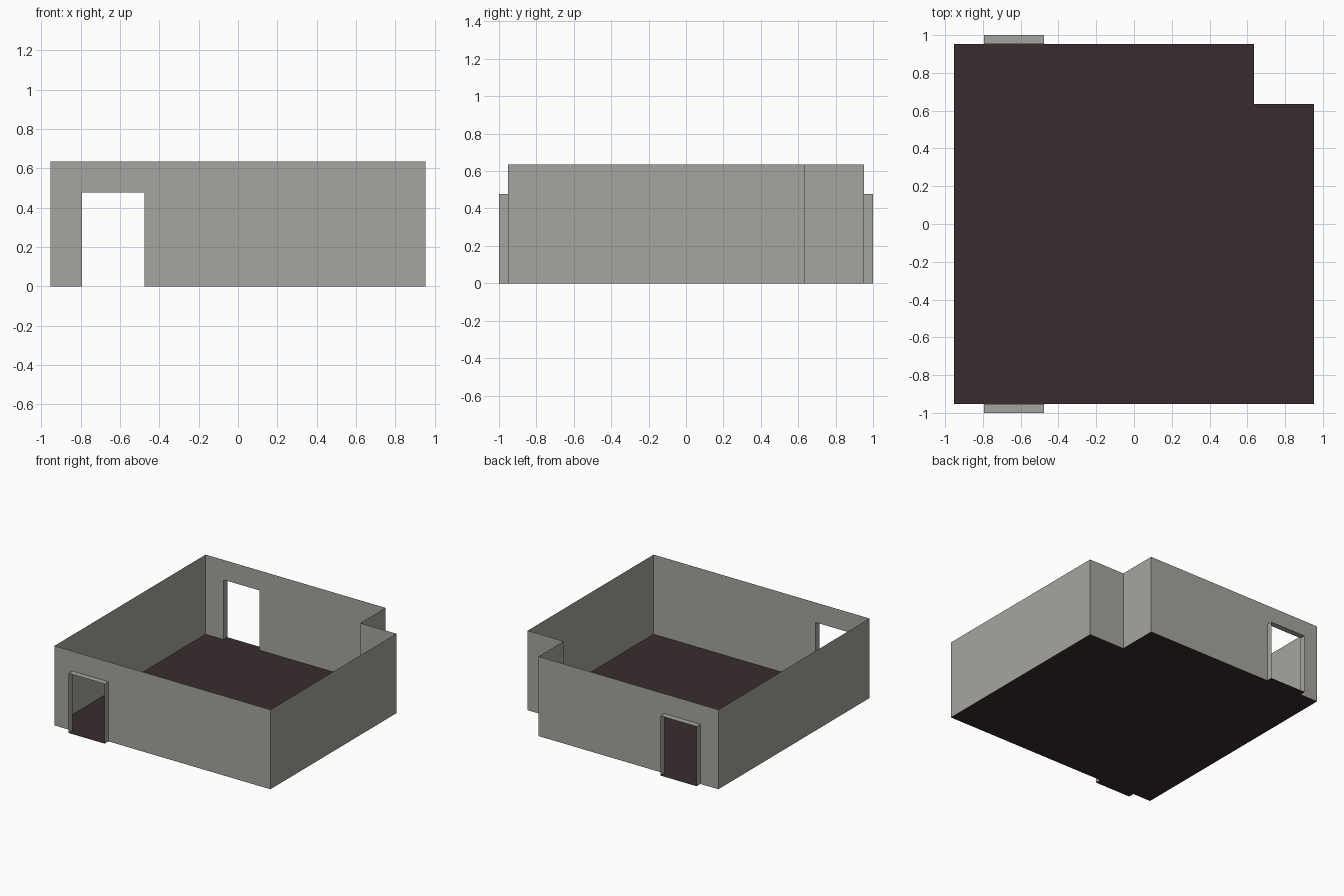
import bpy

if "Cube" in bpy.data.objects:
    bpy.data.objects.remove(bpy.data.objects["Cube"])

U = 2 / 6.3                 # one modular unit
H, DOOR_H = 2.0, 1.5        # wall and door heights
D0, D1 = -2.5, -1.5         # door sides in x
W, N, OUT = 3.0, 2.0, 3.15  # half width, notch corner, outer end of door frames


def material(name, rgb):
    m = bpy.data.materials.new(name)
    m.diffuse_color = (*rgb, 1)
    m.use_nodes = True
    m.node_tree.nodes["Principled BSDF"].inputs["Base Color"].default_value = m.diffuse_color
    return m


WALL = material("warm grey wall", (0.375, 0.375, 0.35))
FLOOR = material("dark brown floor", (0.038, 0.026, 0.027))


def sheet(name, polys, mat):
    """Thin surface made of separate flat polygons, in modular units."""
    verts, faces = [], []
    for p in polys:
        faces.append(range(len(verts), len(verts) + len(p)))
        verts += [tuple(c * U for c in v) for v in p]
    me = bpy.data.meshes.new(name)
    me.from_pydata(verts, [], [list(f) for f in faces])
    me.materials.append(mat)
    ob = bpy.data.objects.new(name, me)
    bpy.context.collection.objects.link(ob)
    return ob


def upright(a, b, z0=0.0, z1=H):
    """Vertical rectangle standing on the line a-b."""
    return [(*a, z0), (*b, z0), (*b, z1), (*a, z1)]


# Floor with the notched corner, running out through both doorways
outline = [(-W, -W), (D0, -W), (D0, -OUT), (D1, -OUT), (D1, -W), (W, -W),
           (W, N), (N, N), (N, W), (D1, W), (D1, OUT), (D0, OUT), (D0, W), (-W, W)]
sheet("floor", [[(x, y, 0) for x, y in outline]], FLOOR)

# Plain walls
sheet("left_wall", [upright((-W, -W), (-W, W))], WALL)
sheet("right_wall", [upright((W, N), (W, -W))], WALL)
sheet("notch_walls", [upright((N, N), (W, N)), upright((N, W), (N, N))], WALL)

# Front and back walls with a doorway, plus the frame standing out from it
for side, s, end in (("front", -1, W), ("back", 1, N)):
    y, o = s * W, s * OUT
    sheet(side + "_wall", [upright((-W, y), (D0, y)),
                           upright((D0, y), (D1, y), DOOR_H, H),
                           upright((D1, y), (end, y))], WALL)
    sheet(side + "_door_frame", [upright((D0, y), (D0, o), 0, DOOR_H),
                                 upright((D1, o), (D1, y), 0, DOOR_H),
                                 [(D0, y, DOOR_H), (D1, y, DOOR_H),
                                  (D1, o, DOOR_H), (D0, o, DOOR_H)]], WALL)
